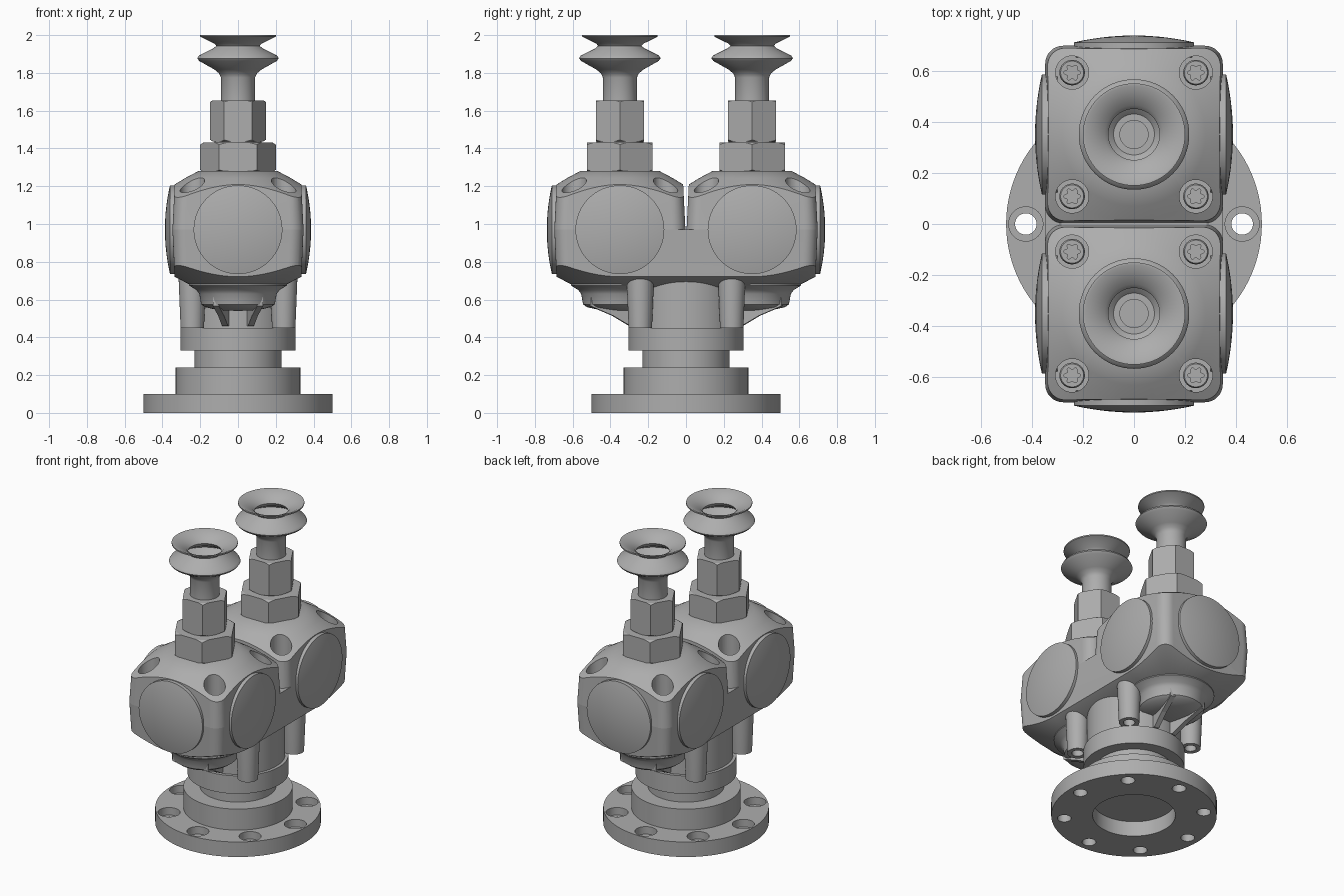
import bpy, bmesh, math
from mathutils import Matrix, Vector

cube = bpy.data.objects.get("Cube")
if cube:
    bpy.data.objects.remove(cube)

metal = bpy.data.materials.new("grey_metal")
metal.use_nodes = True
GREY = (0.42, 0.42, 0.42, 1)
metal.diffuse_color = GREY
metal.node_tree.nodes["Principled BSDF"].inputs["Base Color"].default_value = GREY

HEAD_Y = 0.35    # distance of each head from the middle
SPLIT = 0.97     # parting height of the body
SCREW = 0.242    # offset of screws and legs


def make(name, bm, at=(0, 0, 0)):
    bmesh.ops.remove_doubles(bm, verts=bm.verts, dist=1e-5)
    bmesh.ops.recalc_face_normals(bm, faces=bm.faces)
    mesh = bpy.data.meshes.new(name)
    bm.to_mesh(mesh)
    bm.free()
    mesh.materials.append(metal)
    obj = bpy.data.objects.new(name, mesh)
    obj.location = at
    bpy.context.collection.objects.link(obj)
    bpy.context.view_layer.update()
    return obj


def lathe(profile, steps=64, bm=None, at=(0, 0, 0), closed=False):
    """Turn (radius, height) points round the z axis."""
    bm = bm or bmesh.new()
    at = Vector(at)
    vs = [bm.verts.new(at + Vector((r, 0, z))) for r, z in profile]
    pairs = list(zip(vs, vs[1:])) + ([(vs[-1], vs[0])] if closed else [])
    es = [bm.edges.new(p) for p in pairs]
    bmesh.ops.spin(bm, geom=vs + es, axis=(0, 0, 1), cent=at, steps=steps, angle=math.tau)
    bmesh.ops.remove_doubles(bm, verts=bm.verts, dist=1e-5)
    return bm


def drum(r, z0, z1):
    return [(0, z0), (r, z0), (r, z1), (0, z1)]


def loft(sections, bm=None):
    """Skin a stack of rings with equal point counts and cap both ends."""
    bm = bm or bmesh.new()
    rings = [[bm.verts.new(p) for p in s] for s in sections]
    n = len(rings[0])
    for a, b in zip(rings, rings[1:]):
        for i in range(n):
            j = (i + 1) % n
            bm.faces.new((a[i], a[j], b[j], b[i]))
    bm.faces.new(rings[0])
    bm.faces.new(rings[-1])
    return bm


def circle(r, z, n, y=0.0):
    return [(r * math.cos(math.tau * i / n), y + r * math.sin(math.tau * i / n), z) for i in range(n)]


def rounded(hx, hy, z, r=0.07, n=8):
    """Rounded rectangle ring."""
    pts = []
    for k, (sx, sy) in enumerate(((1, 1), (-1, 1), (-1, -1), (1, -1))):
        for i in range(n + 1):
            a = math.pi / 2 * (k + i / n)
            pts.append((sx * (hx - r) + r * math.cos(a), sy * (hy - r) + r * math.sin(a), z))
    return pts


def combine(obj, tool, operation):
    """Apply a boolean and discard the tool object."""
    mod = obj.modifiers.new("bool", 'BOOLEAN')
    mod.operation, mod.object, mod.solver = operation, tool, 'EXACT'
    graph = bpy.context.evaluated_depsgraph_get()
    obj.data = bpy.data.meshes.new_from_object(obj.evaluated_get(graph))
    obj.modifiers.clear()
    bpy.data.objects.remove(tool)


def smooth(obj, angle=28):
    bpy.ops.object.select_all(action='DESELECT')
    obj.select_set(True)
    bpy.context.view_layer.objects.active = obj
    bpy.ops.object.shade_smooth_by_angle(angle=math.radians(angle))


# Flanged base with a shallow bore, neck, collar and column
base = make("flanged_base", lathe([
    (0, 0.1), (0.25, 0.1), (0.25, 0), (0.5, 0), (0.5, 0.1), (0.33, 0.1), (0.33, 0.24), (0.23, 0.24),
    (0.23, 0.33), (0.305, 0.33), (0.305, 0.45), (0.285, 0.45), (0.285, 0.74), (0, 0.74)], 96))
holes = bmesh.new()
for i in range(8):
    a = math.tau * i / 8
    lathe([(0, -0.1), (0.042, -0.1), (0.042, 0.05), (0.067, 0.05), (0.067, 0.2), (0, 0.2)], 32,
          holes, (0.423 * math.cos(a), 0.423 * math.sin(a), 0))
combine(base, make("bolt_holes", holes), 'DIFFERENCE')
smooth(base)

# Four tapered screw legs with blind holes underneath
for sx in (-1, 1):
    for sy in (-1, 1):
        leg = make("screw_leg", lathe([(0, 0.5), (0.035, 0.5), (0.035, 0.45), (0.062, 0.45),
                                       (0.072, 0.7), (0.072, 0.75), (0, 0.75)], 32),
                   (sx * SCREW, sy * SCREW, 0))
        smooth(leg)

# Lower body: drafted block trimmed by the hull of two cones
lower = make("lower_body", loft([rounded(0.33, 0.68, 0.6), rounded(0.347, 0.697, SPLIT)]))
hull = bmesh.new()
for y in (-HEAD_Y, HEAD_Y):
    for r, z in ((0.21, 0.655), (0.6, 0.86), (0.6, 1.1)):
        for p in circle(r, z, 96, y):
            hull.verts.new(p)
res = bmesh.ops.convex_hull(hull, input=hull.verts)
bmesh.ops.dissolve_limit(hull, angle_limit=0.01, verts=hull.verts, edges=hull.edges)
combine(lower, make("hull_tool", hull), 'INTERSECT')
smooth(lower)


def hex_nut(name, r, z0, z1, y):
    """Hexagonal nut with chamfered corners at both ends."""
    nut = make(name, loft([circle(r, z0, 6), circle(r, z1, 6)]), (0, y, 0))
    c = 0.13 * r
    trim = lathe([(0, z0 - 0.001), (0.9 * r, z0 - 0.001), (1.01 * r, z0 + c / 2), (1.01 * r, z1 - c / 2),
                  (0.9 * r, z1 + 0.001), (0, z1 + 0.001)], 64)
    combine(nut, make("nut_trim", trim, (0, y, 0)), 'INTERSECT')
    smooth(nut, 20)


def cover(name, y, turn):
    """Domed round cover on a side of a head."""
    dome = [(0.235 * math.cos(t * math.pi / 16), 0.36 + 0.027 * math.sin(t * math.pi / 16)) for t in range(9)]
    dome = [(r, 0.36 + 0.027 * (1 - (r / 0.235) ** 2)) for r, _ in dome]
    bm = lathe([(0, 0.3), (0.235, 0.3)] + dome, 64)
    bm.transform(Matrix.Rotation(turn, 4, 'Z') @ Matrix.Rotation(math.pi / 2, 4, 'Y'))
    smooth(make(name, bm, (0, y, SPLIT)))


for side in (-1, 1):
    y = side * HEAD_Y

    # Upper head: drafted block under a cone, with four counterbores
    head = make("upper_head", loft([rounded(0.347, 0.347, SPLIT), rounded(0.328, 0.328, 1.35)]), (0, y, 0))
    dome = lathe([(0, 0.9), (0.6, 0.9), (0.6, 1.05), (0.46, 1.135), (0.345, 1.203), (0.28, 1.243),
                  (0.21, 1.28), (0, 1.28)], 96)
    combine(head, make("dome_tool", dome, (0, y, 0)), 'INTERSECT')
    bores = bmesh.new()
    corners = [(sx * SCREW, sy * SCREW, 0) for sx in (-1, 1) for sy in (-1, 1)]
    for c in corners:
        lathe(drum(0.065, 1.03, 1.5), 32, bores, c)
    combine(head, make("bore_tool", bores, (0, y, 0)), 'DIFFERENCE')
    smooth(head)

    # Screws with star sockets
    for c in corners:
        screw = make("star_screw", lathe([(0, 1.02), (0.05, 1.02), (0.05, 1.07), (0.045, 1.08), (0, 1.08)], 32),
                     (c[0], y + c[1], 0))
        star = [[((0.027 + 0.006 * math.cos(6 * a)) * math.cos(a),
                  (0.027 + 0.006 * math.cos(6 * a)) * math.sin(a), z)
                 for a in (math.tau * i / 36 for i in range(36))] for z in (1.05, 1.2)]
        combine(screw, make("socket_tool", loft(star), screw.location), 'DIFFERENCE')
        smooth(screw)

    # Side and end covers
    cover("left_cover", y, 0)
    cover("right_cover", y, math.pi)
    cover("end_cover", y, side * math.pi / 2)

    # Boss under each head
    smooth(make("bottom_boss", lathe([(0, 0.54), (0.1, 0.543), (0.175, 0.56), (0.195, 0.575), (0.205, 0.63),
                                      (0.22, 0.65), (0.26, 0.675), (0.26, 0.72), (0, 0.72)]), (0, y, 0)))

    # Two radial ribs joining the boss to the column
    for a in (-13, 13):
        shape = [(0.22, 0.46), (0.305, 0.46), (0.4, 0.515), (0.52, 0.565), (0.52, 0.62), (0.22, 0.62)]
        rib = loft([[(x, r, z) for r, z in shape] for x in (-0.016, 0.016)])
        rib.transform(Matrix.Rotation(math.radians(a) + (math.pi if side < 0 else 0), 4, 'Z'))
        make("support_rib", rib)

    # Fitting: two hex nuts and a joint between them
    hex_nut("lower_nut", 0.2, 1.275, 1.432, y)
    hex_nut("upper_nut", 0.147, 1.437, 1.655, y)
    smooth(make("nut_joint", lathe(drum(0.125, 1.42, 1.45), 48), (0, y, 0)))

    # Hollow stem and bellows suction cup
    smooth(make("suction_cup", lathe([
        (0, 1.64), (0.09, 1.64), (0.09, 1.775), (0.1, 1.797), (0.125, 1.818), (0.205, 1.863), (0.216, 1.877),
        (0.207, 1.892), (0.13, 1.93), (0.115, 1.943), (0.125, 1.955), (0.2, 1.992), (0.2, 2.0),
        (0.19, 2.0), (0.115, 1.962), (0.1, 1.943), (0.115, 1.92), (0.19, 1.877), (0.11, 1.83),
        (0.08, 1.8), (0.055, 1.8), (0.055, 1.7), (0, 1.7)]), (0, y, 0)), 40)
